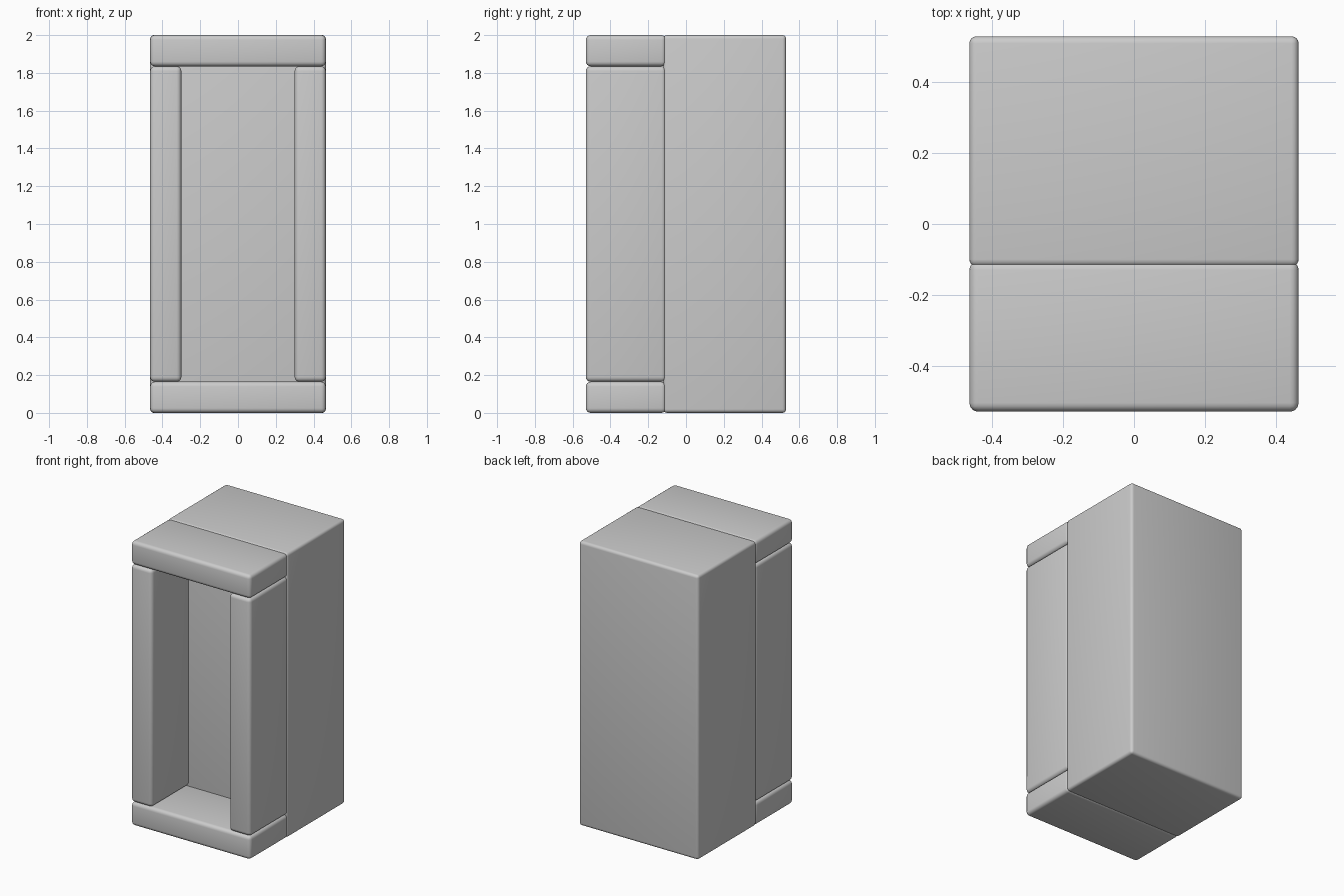
import bpy

cube = bpy.data.objects.get("Cube")
if cube:
    bpy.data.objects.remove(cube, do_unlink=True)

# Single neutral grey for the whole model
grey = bpy.data.materials.new("light grey")
grey.use_nodes = True
colour = (0.6, 0.6, 0.6, 1)
grey.diffuse_color = colour
grey.node_tree.nodes["Principled BSDF"].inputs["Base Color"].default_value = colour


def rounded_block(name, low, high, radius):
    """Box between two corners with softly rounded edges."""
    centre = [(a + b) / 2 for a, b in zip(low, high)]
    bpy.ops.mesh.primitive_cube_add(size=1, location=centre)
    block = bpy.context.object
    block.name = name
    block.scale = [b - a for a, b in zip(low, high)]
    bpy.ops.object.transform_apply(location=False, rotation=False, scale=True)
    bevel = block.modifiers.new("rounded edges", 'BEVEL')
    bevel.width = radius
    bevel.segments = 4
    bpy.ops.object.modifier_apply(modifier=bevel.name)
    bpy.ops.object.shade_smooth_by_angle()
    block.data.materials.append(grey)
    return block


W, D, H = 0.465, 0.53, 2.0      # half width, half depth, height
BAR = 0.165                     # frame thickness
SEAM = -0.12                    # where the frame meets the body
FRAME_BACK = SEAM + 0.015       # frame sinks slightly into the body

# Main body behind the frame
rounded_block("back_body", (-W, SEAM, 0), (W, D, H), 0.02)

# Top and bottom bars of the front frame
for name, z in (("bottom_bar", 0), ("top_bar", H - BAR)):
    rounded_block(name, (-W, -D, z), (W, FRAME_BACK, z + BAR), 0.025)

# Side posts between the bars
for name, x in (("right_post", -W), ("left_post", W - BAR)):
    rounded_block(name, (x, -D, BAR), (x + BAR, FRAME_BACK, H - BAR), 0.025)
